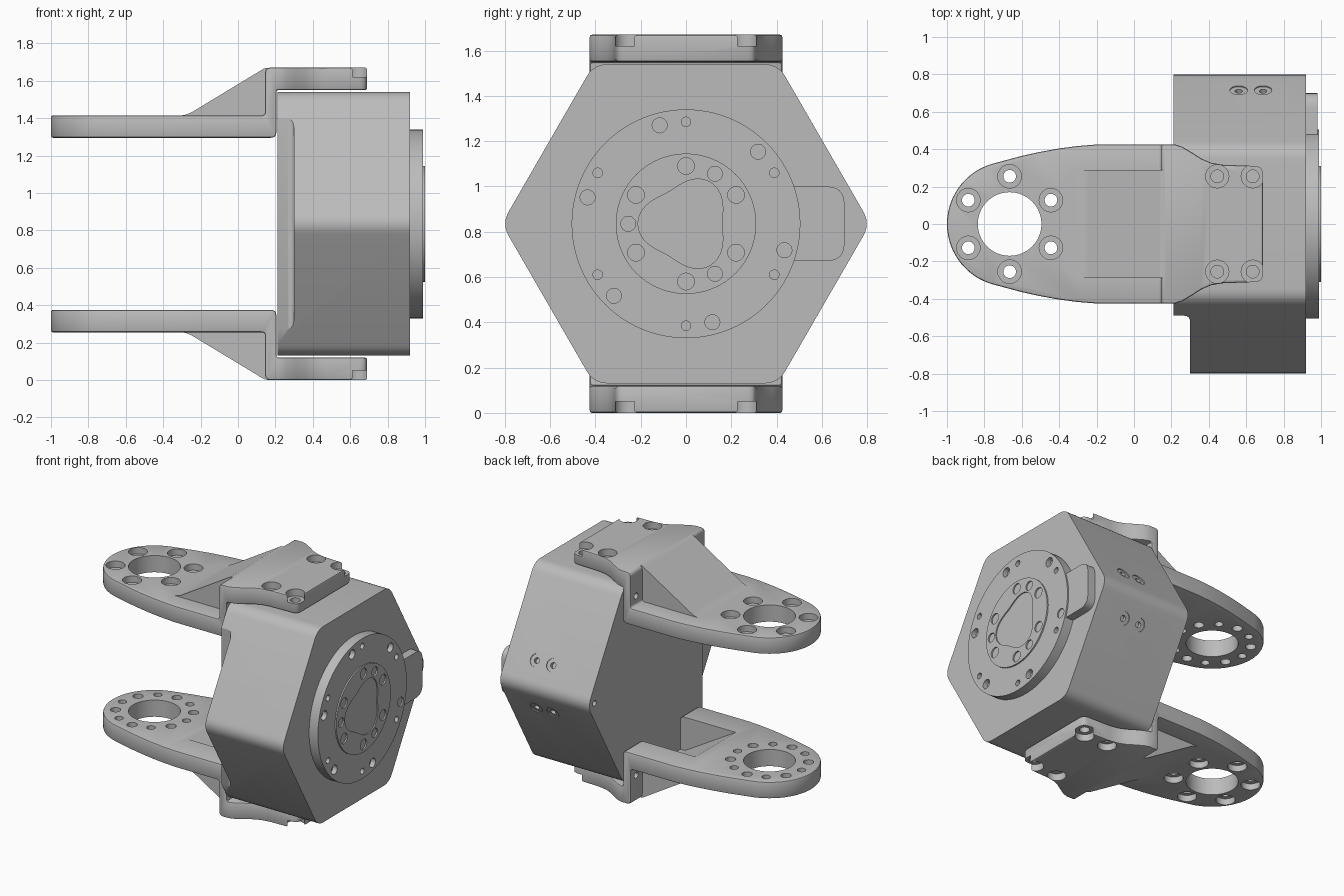
import bpy, bmesh
from math import sin, cos, tan, pi, radians
from mathutils import Vector, Matrix

if "Cube" in bpy.data.objects:
    bpy.data.objects.remove(bpy.data.objects["Cube"])

MID = 0.835  # height of the symmetry plane; heights below are relative to it

grey = bpy.data.materials.new("machined grey")
grey.use_nodes = True
grey.diffuse_color = (0.5, 0.5, 0.5, 1)
grey.node_tree.nodes["Principled BSDF"].inputs["Base Color"].default_value = (0.5, 0.5, 0.5, 1)


def circle(u, v, r, n=32):
    return [(u + r * cos(2 * pi * i / n), v + r * sin(2 * pi * i / n)) for i in range(n)]


def ring(u, v, pitch, start, step, r):
    """Circles spaced evenly round a centre."""
    return [circle(u + pitch * cos(radians(a)), v + pitch * sin(radians(a)), r, 24)
            for a in range(start, start + 360, step)]


def rounded(corners, n=6):
    """Polygon from (u, v) or (u, v, radius) corners."""
    pts = []
    for i, c in enumerate(corners):
        p = Vector(c[:2])
        if len(c) < 3:
            pts.append(tuple(p))
            continue
        a = (Vector(corners[i - 1][:2]) - p).normalized()
        b = (Vector(corners[(i + 1) % len(corners)][:2]) - p).normalized()
        t = c[2] / tan(a.angle(b) / 2)
        for k in range(n + 1):
            s = k / n
            pts.append(tuple(p + a * t * (1 - s) ** 2 + b * t * s ** 2))
    return pts


def build(name, profiles, axis, lo, hi, tilt=0):
    """Extrude one or more separate profiles along an axis."""
    place = {"x": lambda u, v, w: (w, u, v),
             "y": lambda u, v, w: (u, w, v),
             "z": lambda u, v, w: (u, v, w)}[axis]
    bm = bmesh.new()
    for pts in profiles:
        ends = [[bm.verts.new(place(u, v, w)) for u, v in pts] for w in (lo, hi)]
        bm.faces.new(ends[0])
        bm.faces.new(ends[1][::-1])
        for i in range(len(pts)):
            bm.faces.new((ends[0][i - 1], ends[0][i], ends[1][i], ends[1][i - 1]))
    bmesh.ops.recalc_face_normals(bm, faces=bm.faces)
    bm.transform(Matrix.Translation((0, 0, MID)) @ Matrix.Rotation(radians(tilt), 4, "X"))
    mesh = bpy.data.meshes.new(name)
    bm.to_mesh(mesh)
    bm.free()
    mesh.materials.append(grey)
    ob = bpy.data.objects.new(name, mesh)
    bpy.context.collection.objects.link(ob)
    return ob


def apply(ob, mod):
    bpy.context.view_layer.objects.active = ob
    bpy.ops.object.modifier_apply(modifier=mod.name)


def combine(ob, op, *args):
    """Boolean an extruded helper into ob, then discard the helper."""
    tool = build("helper", *args)
    tool.hide_render = True
    mod = ob.modifiers.new("bool", "BOOLEAN")
    mod.operation, mod.solver, mod.object = op, "EXACT", tool
    apply(ob, mod)
    bpy.data.objects.remove(tool)


def bevel(ob, width, segments=2):
    mod = ob.modifiers.new("edge", "BEVEL")
    mod.width, mod.segments = width, segments
    mod.limit_method, mod.angle_limit = "ANGLE", radians(40)
    apply(ob, mod)


def finish(ob):
    bpy.ops.object.select_all(action="DESELECT")
    ob.select_set(True)
    bpy.context.view_layer.objects.active = ob
    bpy.ops.object.shade_smooth_by_angle(angle=radians(30))


# Hexagonal housing with a relief along its front corner
hexagon = rounded([(0.814 * cos(k * pi / 3), 0.814 * sin(k * pi / 3), 0.11) for k in range(6)])
housing = build("housing", [hexagon], "x", 0.21, 0.92)
relief = rounded([(0.1, -0.49), (0.3, -0.49, 0.035), (0.3, -1), (0.1, -1)])
combine(housing, "DIFFERENCE", [relief], "z", -0.8, 0.8)
for side in (1, -1):
    for radius, depth in ((0.047, 0.006), (0.02, 0.03)):
        ports = [circle(x, -0.21 * side, radius, 24) for x in (0.56, 0.69)]
        combine(housing, "DIFFERENCE", ports, "y", 0.705 - depth, 0.75, 30 * side)
combine(housing, "DIFFERENCE", [circle(0.74, 0, 0.02, 16)], "x", 0.1, 0.25)
finish(housing)

# Side connector cover
cover = build("connector_cover", [rounded([(0.4, -0.165), (0.7, -0.165, 0.08),
                                           (0.7, 0.165, 0.08), (0.4, 0.165)])], "x", 0.9, 0.98)
finish(cover)

# Output flange with two sets of holes
flange = build("output_flange", [circle(0, 0, 0.505, 96)], "x", 0.9, 0.99)
combine(flange, "DIFFERENCE", ring(0, 0, 0.45, 45, 60, 0.033), "x", 0.955, 1.1)
combine(flange, "DIFFERENCE", ring(0, 0, 0.45, 30, 60, 0.021), "x", 0.955, 1.1)
finish(flange)

# Rotor with three groups of holes and a three-lobed recess
rotor = build("rotor", [circle(0, 0, 0.31, 72)], "x", 0.93, 1.0)
combine(rotor, "DIFFERENCE", ring(0, 0, 0.255, 30, 60, 0.037), "x", 0.965, 1.1)
combine(rotor, "DIFFERENCE", ring(0, 0, 0.255, 60, 120, 0.033), "x", 0.965, 1.1)
lobes = []
for i in range(60):
    a = i * pi / 30
    r = 0.186 - 0.026 * cos(3 * a)
    lobes.append((r * cos(a), r * sin(a)))
combine(rotor, "DIFFERENCE", [lobes], "x", 0.992, 1.1)
finish(rotor)

# Bracket: plan outline crossed with a stepped side profile
BORE = -0.665
half = [(BORE - 0.335 * cos(radians(a)), 0.335 * sin(radians(a))) for a in range(0, 76, 5)]
half += [(-0.6, 0.364), (-0.5, 0.386), (-0.4, 0.404), (-0.3, 0.417), (-0.2, 0.425), (0.22, 0.425),
         (0.26, 0.412), (0.31, 0.382), (0.36, 0.35), (0.41, 0.328), (0.47, 0.317),
         (0.655, 0.31), (0.68, 0.3), (0.69, 0.275)]
outline = half + [(x, -y) for x, y in half[:0:-1]]
upper = build("upper_bracket", [outline], "z", 0.4, 0.9)
step = rounded([(-1.1, 0.46), (0.205, 0.46, 0.03), (0.205, 0.715), (0.8, 0.715),
                (0.8, 0.835), (0.145, 0.835, 0.03), (0.145, 0.58, 0.02), (-1.1, 0.58)])
combine(upper, "INTERSECT", [step], "y", -0.6, 0.6)
bevel(upper, 0.01)

# Sloping gusset, hollow on the inside
gusset = rounded([(-0.4, 0.5), (-0.4, 0.57), (-0.27, 0.583, 0.15),
                  (0.145, 0.834, 0.05), (0.18, 0.834), (0.18, 0.5)])
combine(upper, "UNION", [gusset], "y", -0.29, 0.29)
pocket = rounded([(-0.27, 0.44), (0.17, 0.7, 0.05), (0.25, 0.7), (0.25, 0.44)])
combine(upper, "DIFFERENCE", [pocket], "y", -0.23, 0.23)

# Bore, bolt holes, counterbores and blind inner holes
combine(upper, "DIFFERENCE", [circle(BORE, 0, 0.17, 64)], "z", 0.3, 1)
corners = [(x, y) for x in (0.445, 0.635) for y in (-0.255, 0.255)]
combine(upper, "DIFFERENCE", ring(BORE, 0, 0.255, 30, 60, 0.034)
        + [circle(x, y, 0.034, 24) for x, y in corners], "z", 0.3, 1)
combine(upper, "DIFFERENCE", ring(BORE, 0, 0.255, 30, 60, 0.063), "z", 0.535, 0.7)
combine(upper, "DIFFERENCE", [circle(x, y, 0.062, 24) for x, y in corners], "z", 0.785, 1)
combine(upper, "DIFFERENCE", ring(BORE, 0, 0.255, 0, 60, 0.028), "z", 0.3, 0.5)
combine(upper, "DIFFERENCE", [circle(y, 0.645, 0.022, 16) for y in (-0.36, 0.36)], "x", 0.1, 0.3)
finish(upper)

# Lower bracket mirrors the upper one
lower = upper.copy()
lower.data = upper.data.copy()
lower.name = "lower_bracket"
bpy.context.collection.objects.link(lower)
lower.data.transform(Matrix.Translation((0, 0, 2 * MID)) @ Matrix.Scale(-1, 4, (0, 0, 1)))
lower.data.flip_normals()
